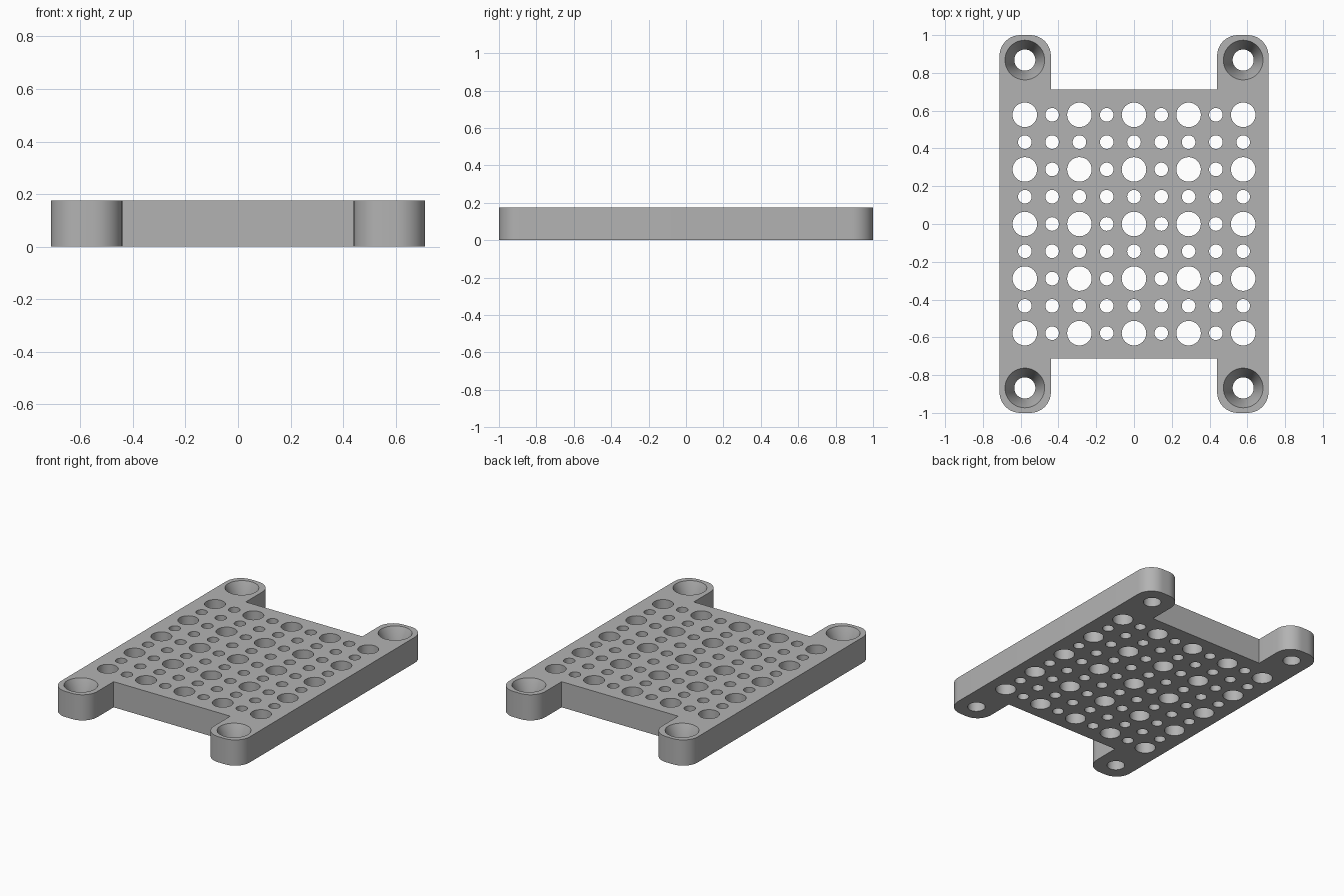
import bpy, bmesh, math
from mathutils import Vector

HEIGHT = 0.175
HALF_X, HALF_Y = 0.712, 1.0
PLATE_Y = 0.712      # edge of the plate between the tabs
TAB_X = 0.44         # inner edge of the tabs
RADIUS = 0.11        # tab corner rounding
PITCH = 0.1445       # spacing of the vent grid
SCREW_X, SCREW_Y = 0.578, 0.868

cube = bpy.data.objects.get("Cube")
if cube:
    bpy.data.objects.remove(cube, do_unlink=True)

grey = bpy.data.materials.new("plain_grey")
grey.use_nodes = True
colour = (0.45, 0.45, 0.45, 1)
grey.diffuse_color = colour
grey.node_tree.nodes["Principled BSDF"].inputs["Base Color"].default_value = colour


def arc(cx, cy, start, steps=10):
    """Quarter circle of outline points, anticlockwise."""
    return [(cx + RADIUS * math.cos(start + math.pi / 2 * i / steps),
             cy + RADIUS * math.sin(start + math.pi / 2 * i / steps))
            for i in range(steps + 1)]


def make_object(name, bm):
    bmesh.ops.recalc_face_normals(bm, faces=bm.faces)
    mesh = bpy.data.meshes.new(name)
    bm.to_mesh(mesh)
    bm.free()
    mesh.materials.append(grey)
    obj = bpy.data.objects.new(name, mesh)
    bpy.context.collection.objects.link(obj)
    return obj


def add_drill(bm, x, y, profile, segments=32):
    """Closed turned solid; profile is (radius, z) from bottom to top."""
    rings = []
    for r, z in profile:
        rings.append([bm.verts.new((x + r * math.cos(math.tau * i / segments),
                                    y + r * math.sin(math.tau * i / segments), z))
                      for i in range(segments)])
    bm.faces.new(rings[0][::-1])
    bm.faces.new(rings[-1])
    for low, high in zip(rings, rings[1:]):
        for i in range(segments):
            j = (i + 1) % segments
            bm.faces.new((low[i], low[j], high[j], high[i]))


# Plate outline: one tab, then mirrored to the other three corners
tab = (arc(HALF_X - RADIUS, HALF_Y - RADIUS, 0)
       + arc(TAB_X + RADIUS, HALF_Y - RADIUS, math.pi / 2)
       + [(TAB_X, PLATE_Y)])
half = tab + [(-x, y) for x, y in reversed(tab)]
outline = half + [(-x, -y) for x, y in half]
bm = bmesh.new()
base = bm.faces.new([bm.verts.new((x, y, 0)) for x, y in outline])
top = bmesh.ops.extrude_face_region(bm, geom=[base])
bmesh.ops.translate(bm, vec=Vector((0, 0, HEIGHT)),
                    verts=[v for v in top["geom"] if isinstance(v, bmesh.types.BMVert)])
plate = make_object("vented_plate", bm)

# Vent grid: wide holes on even rows and columns, narrow ones elsewhere
bm = bmesh.new()
for i in range(-4, 5):
    for j in range(-4, 5):
        r = 0.065 if i % 2 == 0 and j % 2 == 0 else 0.036
        add_drill(bm, i * PITCH, j * PITCH, [(r, -0.1), (r, HEIGHT + 0.1)])

# Countersunk screw holes in the tabs
BORE, SINK, DEPTH = 0.056, 0.105, 0.12
slope = (SINK - BORE) / DEPTH
for sx in (-1, 1):
    for sy in (-1, 1):
        add_drill(bm, sx * SCREW_X, sy * SCREW_Y,
                  [(BORE, -0.1), (BORE, HEIGHT - DEPTH),
                   (SINK + slope * 0.02, HEIGHT + 0.02)], 48)
drills = make_object("hole_cutter", bm)
drills.hide_render = True

cut = plate.modifiers.new("holes", "BOOLEAN")
cut.operation = "DIFFERENCE"
cut.solver = "EXACT"
cut.object = drills
bpy.ops.object.select_all(action="DESELECT")
plate.select_set(True)
bpy.context.view_layer.objects.active = plate
bpy.ops.object.modifier_apply(modifier=cut.name)
bpy.data.objects.remove(drills, do_unlink=True)
bpy.ops.object.shade_smooth_by_angle(angle=math.radians(30))
